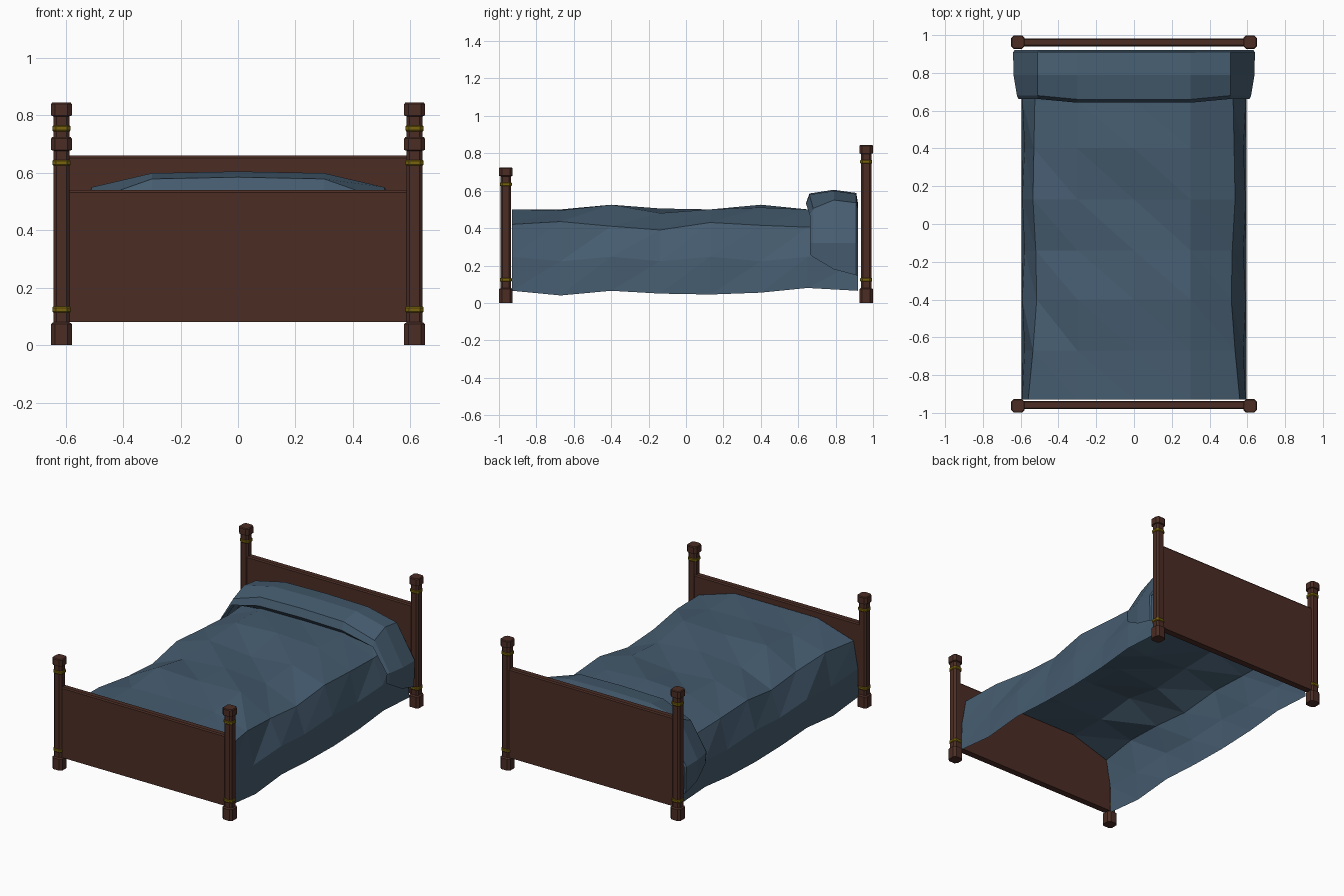
import bpy, bmesh

cube = bpy.data.objects.get("Cube")
if cube:
    bpy.data.objects.remove(cube)


def material(name, rgb):
    m = bpy.data.materials.new(name)
    m.use_nodes = True
    m.diffuse_color = (*rgb, 1)
    bsdf = m.node_tree.nodes["Principled BSDF"]
    bsdf.inputs["Base Color"].default_value = (*rgb, 1)
    bsdf.inputs["Roughness"].default_value = 0.8
    return m


WOOD = material("dark wood", (0.07, 0.026, 0.018))
CLOTH = material("blue cloth", (0.06, 0.107, 0.16))
BRASS = material("brass", (0.19, 0.125, 0.004))


def loft(name, rows, mat, closed=False):
    """Skin rows of points; closed rows become a capped solid."""
    bm = bmesh.new()
    rings = [[bm.verts.new(p) for p in row] for row in rows]
    n = len(rings[0])
    for a, b in zip(rings, rings[1:]):
        for i in range(n if closed else n - 1):
            j = (i + 1) % n
            bm.faces.new((a[i], a[j], b[j], b[i]))
    if closed:
        bm.faces.new(rings[0][::-1])
        bm.faces.new(rings[-1])
        bmesh.ops.recalc_face_normals(bm, faces=bm.faces)
    mesh = bpy.data.meshes.new(name)
    bm.to_mesh(mesh)
    bm.free()
    obj = bpy.data.objects.new(name, mesh)
    bpy.context.collection.objects.link(obj)
    mesh.materials.append(mat)
    return obj


def octagon(x, y, z, r, cut=0.4):
    c = r * (1 - cut)
    pts = [(r, -c), (r, c), (c, r), (-c, r), (-r, c), (-r, -c), (-c, -r), (c, -r)]
    return [(x + px, y + py, z) for px, py in pts]


def turned(name, x, y, profile, mat):
    return loft(name, [octagon(x, y, z, r) for z, r in profile], mat, True)


# Corner posts with a wide foot, a cap and two brass rings
SHAFT, WIDE = 0.028, 0.036
for end, y, top in (("front", -0.963, 0.725), ("back", 0.963, 0.845)):
    for side, x in (("left", 0.615), ("right", -0.615)):
        cap = top - 0.048
        turned(f"{end}_{side}_post", x, y,
               [(0, WIDE), (0.074, WIDE), (0.08, SHAFT), (cap, SHAFT),
                (cap + 0.003, WIDE), (top - 0.005, WIDE), (top, WIDE - 0.004)], WOOD)
        for label, z in (("lower", 0.124), ("upper", top - 0.09)):
            turned(f"{end}_{side}_{label}_ring", x, y,
                   [(z - 0.01, 0.029), (z - 0.006, 0.032),
                    (z + 0.006, 0.032), (z + 0.01, 0.029)], BRASS)


# Boards with a softened top edge
def board(name, y, top):
    section = [(-0.021, 0.08), (0.021, 0.08), (0.021, top - 0.008),
               (0.015, top), (-0.015, top), (-0.021, top - 0.008)]
    loft(name, [[(x, y + dy, z) for dy, z in section] for x in (-0.6, 0.6)], WOOD, True)


board("footboard", -0.958, 0.54)
board("headboard", 0.962, 0.66)


def mirrored(half, y):
    """Full strip across the bed from (x, z) points, centre outwards."""
    return [(-x, y, z) for x, z in half[:0:-1]] + [(x, y, z) for x, z in half]


# Draped blanket: y, middle, quarter, edge and hem heights, edge x
STATIONS = [
    (-0.93, 0.50, 0.50, 0.42, 0.065, 0.56), (-0.67, 0.50, 0.495, 0.435, 0.04, 0.535),
    (-0.40, 0.515, 0.525, 0.41, 0.065, 0.515), (-0.14, 0.505, 0.48, 0.39, 0.05, 0.52),
    (0.13, 0.475, 0.50, 0.43, 0.045, 0.535), (0.40, 0.525, 0.51, 0.415, 0.055, 0.53),
    (0.65, 0.50, 0.50, 0.405, 0.08, 0.525), (0.92, 0.50, 0.49, 0.42, 0.065, 0.53),
]
rows = []
for i, (y, mid, quarter, edge, hem, ex) in enumerate(STATIONS):
    fold = 0.012 * (-1) ** i
    rows.append(mirrored([(0, mid), (0.3, quarter), (ex, edge),
                          (0.585 + fold / 2, 0.235 + fold), (0.595, hem)], y))
blanket = loft("blanket", rows, CLOTH)
bm = bmesh.new()
bm.from_mesh(blanket.data)
bmesh.ops.triangulate(bm, faces=bm.faces, quad_method='ALTERNATE')
bm.to_mesh(blanket.data)
bm.free()

# Pillow roll at the head: y, top height, shoulder height, outer x, hem height
ROLL = [
    (0.675, 0.50, 0.46, 0.60, 0.25), (0.642, 0.535, 0.47, 0.612, 0.26),
    (0.66, 0.585, 0.505, 0.62, 0.245), (0.79, 0.605, 0.55, 0.638, 0.18),
    (0.91, 0.588, 0.535, 0.64, 0.148), (0.92, 0.53, 0.50, 0.632, 0.145),
]
rows = []
for y, top, shoulder, x, hem in ROLL:
    # the front lip sweeps back towards the sides
    back = 0.02 if y < 0.7 else 0
    row = mirrored([(0, top), (0.3, top - 0.006), (0.51, shoulder),
                    (x, 0.32), (x - 0.005, hem)], y)
    rows.append([(px, py + back * (abs(px) > 0.4), pz) for px, py, pz in row])
loft("pillow_roll", rows, CLOTH)
